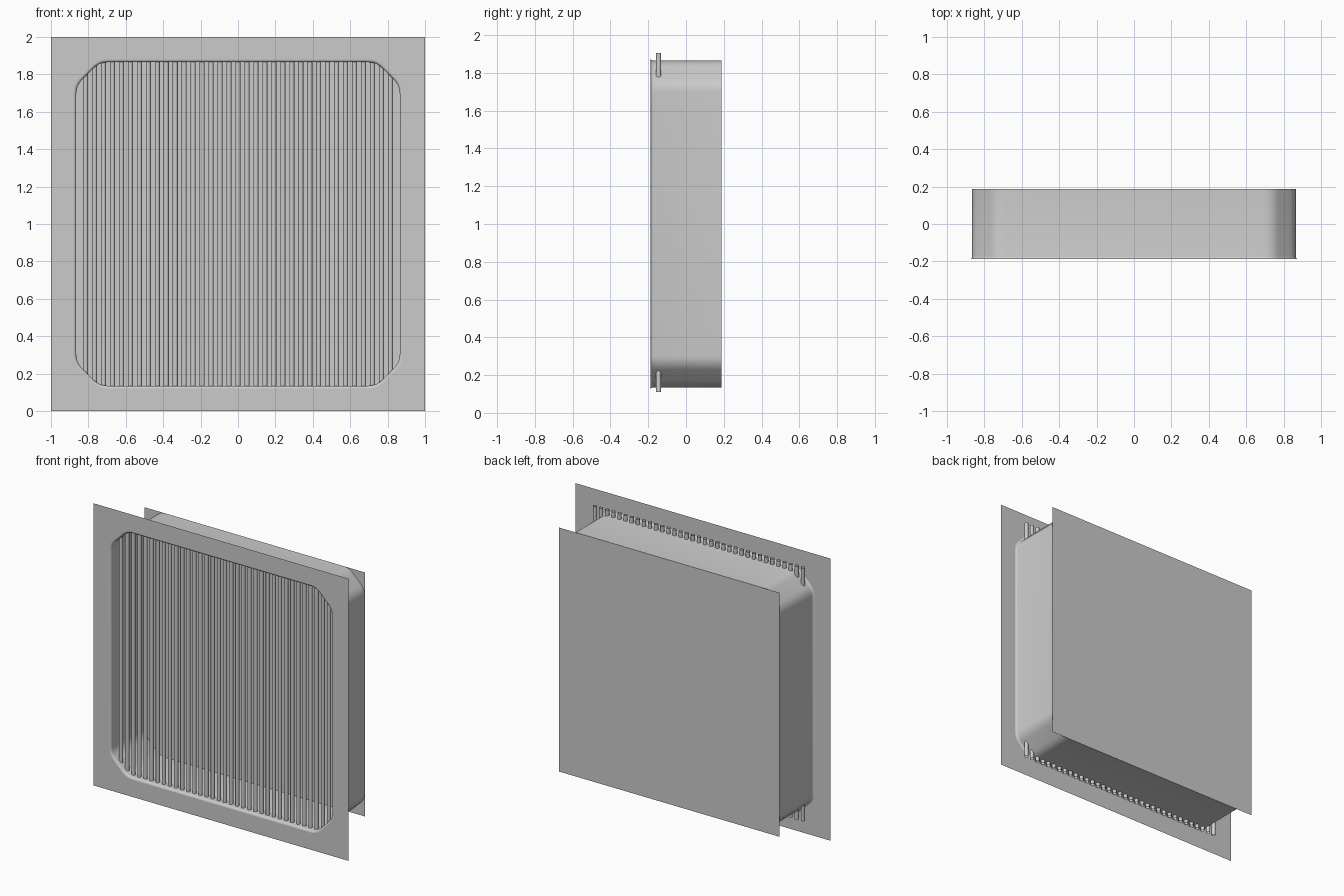
import bpy, bmesh, math
from mathutils import Vector

if "Cube" in bpy.data.objects:
    bpy.data.objects.remove(bpy.data.objects["Cube"])

grey = bpy.data.materials.new("light_grey")
grey.diffuse_color = (0.6, 0.6, 0.6, 1)
grey.use_nodes = True
grey.node_tree.nodes["Principled BSDF"].inputs["Base Color"].default_value = grey.diffuse_color

HALF, CUT, SETBACK = 0.865, 0.125, 0.045   # duct half width, corner cut, corner rounding
FRONT, BACK, MID_Z = -0.188, 0.188, 1.0
LIP = 0.014


def finish(name, bm, smooth=False):
    mesh = bpy.data.meshes.new(name)
    bm.to_mesh(mesh)
    bm.free()
    mesh.materials.append(grey)
    for p in mesh.polygons:
        p.use_smooth = smooth
    obj = bpy.data.objects.new(name, mesh)
    bpy.context.collection.objects.link(obj)
    return obj


def outline(offset, steps=6):
    """Square with cut corners, every corner softened, grown by offset."""
    h = HALF + offset
    k = 2 * HALF - CUT + offset * math.sqrt(2) - h
    corners = [Vector(c) for c in ((h, -k), (h, k), (k, h), (-k, h),
                                   (-h, k), (-h, -k), (-k, -h), (k, -h))]
    pts = []
    for i, c in enumerate(corners):
        a = c + (corners[i - 1] - c).normalized() * SETBACK
        b = c + (corners[(i + 1) % 8] - c).normalized() * SETBACK
        for s in range(steps + 1):
            t = s / steps
            pts.append(a * (1 - t) ** 2 + c * 2 * t * (1 - t) + b * t ** 2)
    return pts


def ring(bm, pts, y):
    return [bm.verts.new((p[0], y, MID_Z + p[1])) for p in pts]


def square(h):
    return [(-h, -h), (h, -h), (h, h), (-h, h)]


# front plate with the opening
bm = bmesh.new()
edges = []
for pts in (square(1.0), outline(LIP)):
    loop = ring(bm, pts, FRONT)
    edges += [bm.edges.new((loop[i - 1], loop[i])) for i in range(len(loop))]
bmesh.ops.triangle_fill(bm, edges=edges, use_beauty=True)
bm.normal_update()
bmesh.ops.reverse_faces(bm, faces=[f for f in bm.faces if f.normal.y > 0])
finish("front_plate", bm)

# back plate
bm = bmesh.new()
face = bm.faces.new(ring(bm, square(HALF), BACK))
face.normal_flip()
finish("back_plate", bm)

# duct wall with a flared lip at the front
bm = bmesh.new()
profile = []
for s in range(5):
    a = s / 4 * math.pi / 2
    profile.append((LIP * (1 - math.sin(a)), FRONT + LIP * (1 - math.cos(a))))
profile.append((0, BACK))
rings = [ring(bm, outline(o), y) for o, y in profile]
for r0, r1 in zip(rings, rings[1:]):
    for i in range(len(r0)):
        bm.faces.new((r0[i - 1], r0[i], r1[i], r1[i - 1]))
bmesh.ops.recalc_face_normals(bm, faces=bm.faces)
finish("duct_wall", bm, smooth=True)

# vertical grille rods, open tubes
RODS, REACH, RADIUS, SIDES = 35, 0.815, 0.0135, 12
bm = bmesh.new()
for n in range(RODS):
    x = -REACH + 2 * REACH * n / (RODS - 1)
    circle = [(x + RADIUS * math.cos(2 * math.pi * i / SIDES),
               -0.145 + RADIUS * math.sin(2 * math.pi * i / SIDES)) for i in range(SIDES)]
    low, high = ([bm.verts.new((px, py, z)) for px, py in circle] for z in (0.11, 1.905))
    for i in range(SIDES):
        bm.faces.new((low[i - 1], low[i], high[i], high[i - 1]))
finish("grille_rods", bm, smooth=True)
